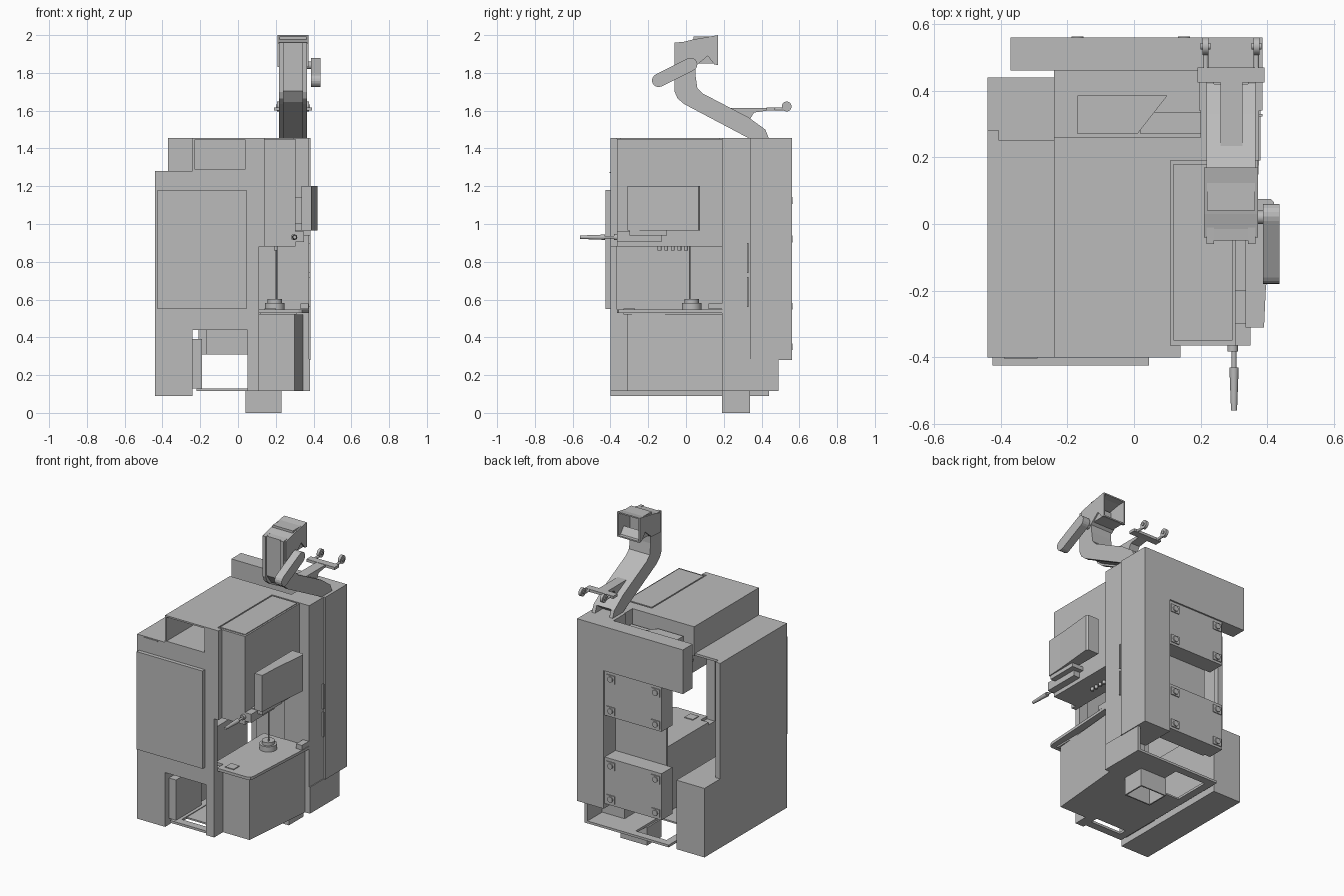
import bpy, bmesh, math
from mathutils import Vector, Matrix

cube = bpy.data.objects.get("Cube")
if cube:
    bpy.data.objects.remove(cube, do_unlink=True)

grey = bpy.data.materials.new("machine_grey")
grey.use_nodes = True
colour = (0.5, 0.5, 0.5, 1)
grey.diffuse_color = colour
grey.node_tree.nodes["Principled BSDF"].inputs["Base Color"].default_value = colour


def finish(name, bm):
    bmesh.ops.recalc_face_normals(bm, faces=bm.faces)
    mesh = bpy.data.meshes.new(name)
    bm.to_mesh(mesh)
    bm.free()
    mesh.materials.append(grey)
    ob = bpy.data.objects.new(name, mesh)
    bpy.context.collection.objects.link(ob)
    return ob


def prism(name, points, lo, hi, axis="z"):
    """Extrude a 2D outline along z (points are x,y) or along x (points are y,z)."""
    bm = bmesh.new()
    place = (lambda p: (p[0], p[1], lo)) if axis == "z" else (lambda p: (lo, p[0], p[1]))
    face = bm.faces.new([bm.verts.new(place(p)) for p in points])
    out = bmesh.ops.extrude_face_region(bm, geom=[face])
    step = Vector((0, 0, hi - lo)) if axis == "z" else Vector((hi - lo, 0, 0))
    bmesh.ops.translate(bm, vec=step, verts=[v for v in out["geom"] if isinstance(v, bmesh.types.BMVert)])
    return finish(name, bm)


def box(name, x, y, z):
    return prism(name, [(x[0], y[0]), (x[1], y[0]), (x[1], y[1]), (x[0], y[1])], *z)


def recess(ob, direction, rim, depth):
    """Sink a pocket into the largest face that looks along the direction."""
    bm = bmesh.new()
    bm.from_mesh(ob.data)
    bm.normal_update()
    faces = [f for f in bm.faces if f.normal.dot(Vector(direction)) > 0.9]
    face = max(faces, key=lambda f: f.calc_area())
    bmesh.ops.inset_individual(bm, faces=[face], thickness=rim)
    bmesh.ops.inset_individual(bm, faces=[face], thickness=0, depth=-depth)
    bm.to_mesh(ob.data)
    bm.free()


def rod(name, centre, radius, length, axis="z", tip=None):
    bm = bmesh.new()
    turn = {"z": Matrix(), "x": Matrix.Rotation(math.pi / 2, 4, "Y"),
            "y": Matrix.Rotation(-math.pi / 2, 4, "X")}[axis]
    bmesh.ops.create_cone(bm, cap_ends=True, segments=24, radius1=radius,
                          radius2=radius if tip is None else tip, depth=length,
                          matrix=Matrix.Translation(centre) @ turn)
    ob = finish(name, bm)
    bpy.context.view_layer.objects.active = ob
    ob.select_set(True)
    bpy.ops.object.shade_smooth_by_angle()
    ob.select_set(False)
    return ob


# Left cabinet: lower block and hollow upper shell
box("left_lower_block", (-.44, -.24), (-.4, .44), (.09, .535))
box("left_outer_wall", (-.44, -.425), (-.4, .25), (.535, 1.28))
box("left_wall_return", (-.44, -.405), (.25, .28), (.535, 1.28))
box("left_top_panel", (-.425, -.24), (-.4, .25), (1.265, 1.28))
box("left_front_panel", (-.425, .05), (-.4, -.38), (.535, 1.265))
box("left_front_lintel", (-.24, .05), (-.4, -.38), (.44, .535))
box("left_roof_centre", (-.24, .05), (-.4, .26), (1.265, 1.28))
box("access_box", (-.24, -.19), (-.36, -.1), (.13, .39))
box("front_door", (-.425, .045), (-.425, -.4), (.55, 1.18))
box("door_top_slot", (-.39, -.29), (-.404, -.4), (1.27, 1.275))

# Hollow duct box on the roof and the sunken deck behind it
duct = box("roof_duct", (-.24, .05), (-.4, .26), (1.28, 1.455))
recess(duct, (0, -1, 0), .014, .6)
box("roof_rear_strip", (.05, .2), (.19, .26), (1.25, 1.455))
box("rear_deck", (-.24, .2), (.26, .46), (1.235, 1.25))
prism("roof_unit", [(-.17, .27), (.01, .27), (.1, .385), (-.17, .385)], 1.25, 1.38)
box("roof_unit_side", (.02, .2), (.27, .335), (1.25, 1.36))

# Base tray with floor frame and side walls
box("floor_front_rail", (-.22, .11), (-.38, -.33), (.115, .13))
box("floor_rear_rail", (-.22, .38), (.44, .49), (.115, .13))
box("floor_left_rail", (-.22, -.17), (-.33, .44), (.115, .13))
box("floor_right_panel", (.05, .36), (.19, .44), (.115, .13))
box("floor_shelf", (-.17, .11), (-.28, .2), (.115, .125))
box("base_side_wall", (.36, .38), (.19, .49), (.115, .285))
foot = box("foot", (.04, .23), (.19, .34), (0, .115))
recess(foot, (0, 0, -1), .012, .1)

# Open frame around the workspace
box("front_post", (.05, .11), (-.4, -.365), (.115, 1.455))
box("front_post_edge", (.11, .14), (-.4, -.365), (.88, 1.455))
box("centre_roof", (.05, .11), (-.365, .19), (1.44, 1.455))
box("rear_inner_panel", (-.17, .2), (.425, .44), (.31, 1.235))
box("side_column", (.2, .375), (.19, .34), (.115, 1.455))

# Lower cabinet with slanted side, and the overhanging work table
prism("lower_cabinet", [(.11, -.31), (.3, -.31), (.345, .19), (.11, .19)], .115, .52)
box("lower_cabinet_side", (.05, .11), (-.365, .19), (.115, .53))
prism("work_table", [(.105, -.365), (.32, -.365), (.338, -.357), (.345, -.335), (.375, .19), (.05, .19),
                     (.05, -.3), (.105, -.3)], .53, .548)
box("table_seal", (.12, .31), (-.33, .19), (.52, .53))
box("table_pad", (.14, .2), (-.33, -.27), (.548, .553))
rod("chuck_base", (.195, .03, .565), .052, .034)
rod("chuck_top", (.195, .03, .592), .038, .02)
rod("probe", (.205, .02, .74), .004, .29)
for i in range(5):
    rod(f"nozzle_{i}", (.2, -.14 + i * .035, .875), .01, .03)
box("side_latch", (.33, .372), (.12, .19), (.55, .58))

# Upper cabinet with a roof panel
box("upper_cabinet", (.11, .305), (-.365, .19), (.88, 1.45))
box("upper_roof_panel", (.118, .295), (-.35, .18), (1.45, 1.455))

# Control screen, bracket and handle
prism("control_screen", [(.335, -.31), (.39, -.31), (.395, -.2), (.42, .065), (.41, .075), (.335, .075)],
      .965, 1.2)
box("screen_mount", (.3, .34), (-.2, .02), (1.0, 1.14))
box("bracket_rail", (.3, .385), (-.3, -.1), (.94, .965))
box("bracket_block", (.29, .35), (-.365, -.13), (.905, .96))
rod("handle_rod", (.3, -.4, .93), .007, .09, "y")
rod("handle_grip", (.3, -.495, .93), .009, .13, "y", .014)
rod("knob", (.296, -.372, .93), .016, .02, "y")

# Rear column and cross beam
box("rear_column", (.195, .385), (.34, .56), (.28, 1.455))
box("rear_beam", (-.37, .195), (.46, .56), (1.17, 1.455))
box("column_slot_upper", (.375, .385), (.322, .33), (.74, .9))
box("column_slot_lower", (.375, .385), (.322, .33), (.56, .72))

# Rear service boxes, each with four connectors
for name, z in (("upper", (.88, 1.17)), ("lower", (.31, .61))):
    box(f"{name}_service_box", (-.21, .195), (.44, .55), z)
    for i, x in enumerate((-.17, .15)):
        for j, h in enumerate((z[0] + .04, z[1] - .045)):
            box(f"{name}_connector_plate_{i}{j}", (x - .03, x + .03), (.55, .556), (h - .025, h + .025))
            rod(f"{name}_connector_{i}{j}", (x, .557, h), .018, .012, "y")

# Swan-neck arm with side rails and a hollow head
arm_path = [(-.06, 1.96), (-.06, 1.7), (-.045, 1.665), (-.01, 1.635), (.34, 1.45), (.44, 1.45),
            (.42, 1.5), (.33, 1.565), (.09, 1.69), (.06, 1.72), (.05, 1.79), (.05, 1.97)]
for side, lo, hi in (("right", .217, .24), ("left", .342, .365)):
    prism(f"{side}_arm_rail", arm_path, lo, hi, "x")
prism("arm_spine", [(-.05, 1.96), (-.05, 1.705), (-.005, 1.645), (.36, 1.455), (.42, 1.5), (.33, 1.565),
                    (.09, 1.69), (.06, 1.72), (.05, 1.79), (.05, 1.97)], .24, .342, "x")
head = prism("arm_head", [(-.04, 1.957), (.03, 1.975), (.17, 2), (.17, 1.84), (.15, 1.845), (.115, 1.89),
                          (.05, 1.835), (-.04, 1.83)], .21, .372, "x")
recess(head, (0, 1, 0), .012, .13)

# Pill-shaped side lever: two round ends joined by straight sides
a, b, r = Vector((-.145, 1.76)), Vector((.025, 1.845)), .035
tilt = math.atan2(b.y - a.y, b.x - a.x)
outline = []
for centre, start in ((b, -math.pi / 2), (a, math.pi / 2)):
    for k in range(9):
        t = tilt + start + k * math.pi / 8
        outline.append((centre.x + r * math.cos(t), centre.y + r * math.sin(t)))
prism("side_lever", outline, .387, .437, "x")
rod("lever_pivot", (.37, .02, 1.84), .02, .05, "x")

# Support bar on the arm with two wheel clamps
prism("bar_gusset", [(.225, 1.615), (.43, 1.615), (.43, 1.6), (.36, 1.59), (.33, 1.54), (.27, 1.59)],
      .26, .325, "x")
box("support_bar", (.19, .392), (.425, .47), (1.6, 1.617))
for side, x in (("right", .215), ("left", .367)):
    rod(f"{side}_clamp_stem", (x, .495, 1.608), .008, .06, "y")
    rod(f"{side}_clamp_wheel", (x, .533, 1.622), .026, .018, "x")
    rod(f"{side}_clamp_pin", (x, .533, 1.622), .01, .03, "x")
